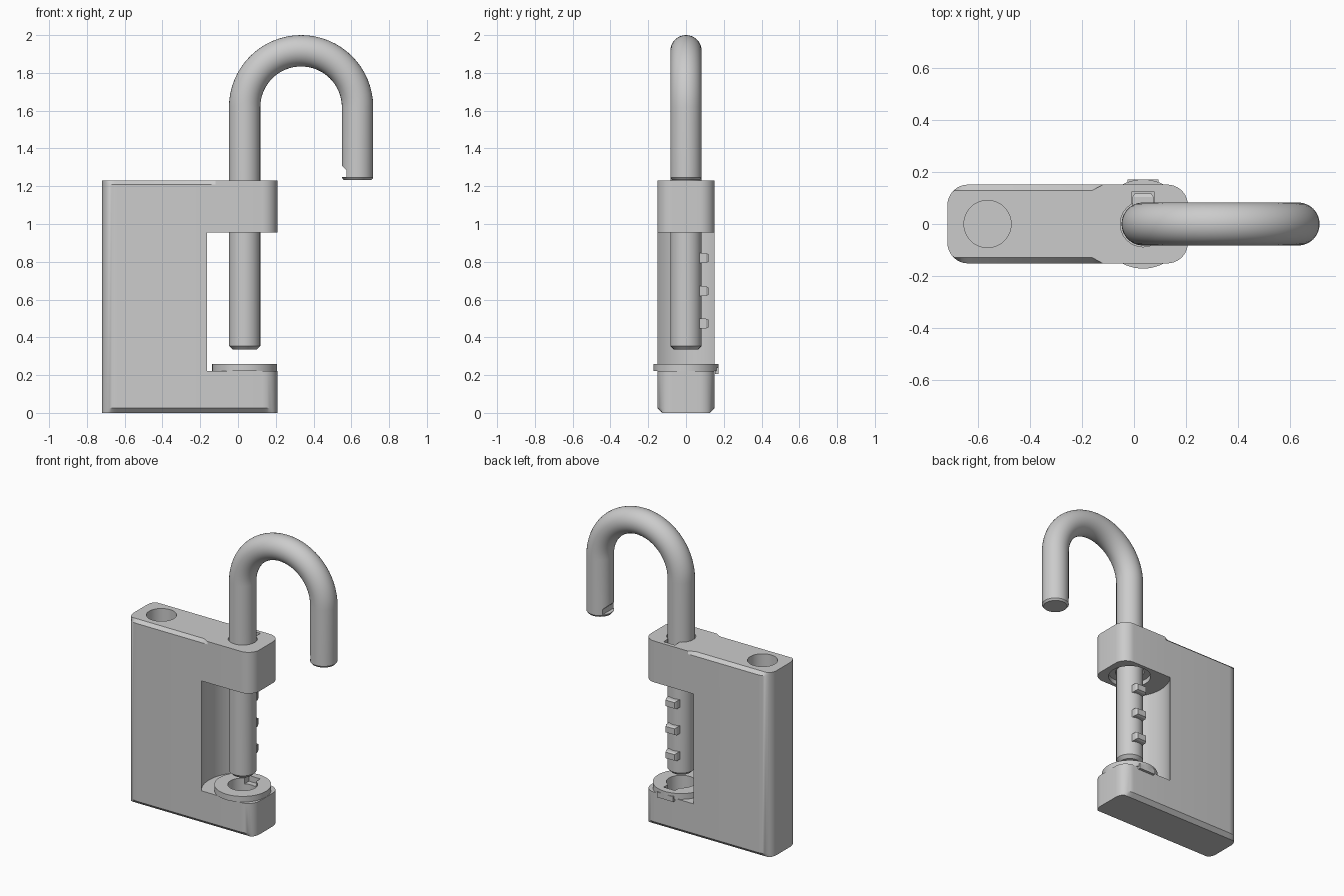
import bpy, bmesh
from math import sin, cos, pi, radians
from mathutils import Vector

if "Cube" in bpy.data.objects:
    bpy.data.objects.remove(bpy.data.objects["Cube"])

AX = 0.035  # axis of the long shackle leg


def loft(name, rings):
    """Skin a list of equal-length point loops and cap both ends."""
    bm = bmesh.new()
    loops = [[bm.verts.new(p) for p in r] for r in rings]
    n = len(loops[0])
    for a, b in zip(loops, loops[1:]):
        for i in range(n):
            j = (i + 1) % n
            bm.faces.new((a[i], a[j], b[j], b[i]))
    bm.faces.new(loops[0][::-1])
    bm.faces.new(loops[-1])
    bmesh.ops.recalc_face_normals(bm, faces=bm.faces)
    mesh = bpy.data.meshes.new(name)
    bm.to_mesh(mesh)
    bm.free()
    ob = bpy.data.objects.new(name, mesh)
    bpy.context.collection.objects.link(ob)
    return ob


def cylinder(name, x, r, z0, z1, n=48):
    return loft(name, [[(x + r * cos(2 * pi * i / n), r * sin(2 * pi * i / n), z)
                        for i in range(n)] for z in (z0, z1)])


def box(name, x0, x1, y0, y1, z0, z1):
    return loft(name, [[(x0, y0, z), (x1, y0, z), (x1, y1, z), (x0, y1, z)]
                       for z in (z0, z1)])


def boolean(ob, tools, op='DIFFERENCE'):
    bpy.context.view_layer.objects.active = ob
    for t in tools:
        m = ob.modifiers.new("bool", 'BOOLEAN')
        m.operation, m.object, m.solver = op, t, 'EXACT'
        bpy.ops.object.modifier_apply(modifier=m.name)
        bpy.data.objects.remove(t)


# Body: rounded block, chamfered along the bottom and the left part of the top
X0, X1, HY, R = -0.72, 0.208, 0.152, 0.08
outline = []
for cx, cy, a0 in ((X1 - R, HY - R, 0), (X0 + R, HY - R, 90),
                   (X0 + R, R - HY, 180), (X1 - R, R - HY, 270)):
    arc = [(cx + R * cos(radians(a0 + 10 * k)), cy + R * sin(radians(a0 + 10 * k)))
           for k in range(10)]
    outline += arc
    if a0 == 0:
        outline += [(-0.12, HY), (-0.16, HY)]
    elif a0 == 180:
        outline += [(-0.16, -HY), (-0.12, -HY)]


def level(z, limit, xmax=9):
    return [(x, max(-limit, min(limit, y)) if x < xmax else y, z) for x, y in outline]


body = loft("lock_body", [level(0, 0.127), level(0.025, HY),
                          level(1.21, HY), level(1.23, 0.13, -0.14)])
boolean(body, [
    cylinder("window_cut", AX, 0.25, 0.222, 0.955, 96),
    cylinder("toe_hole_cut", -0.565, 0.091, 0.92, 1.4),
    cylinder("shackle_hole_cut", AX, 0.088, 0.85, 1.4),
    cylinder("counterbore_cut", AX, 0.13, 0.85, 0.985),
    box("key_channel_cut", AX - 0.042, AX + 0.042, 0, 0.126, 0.85, 1.4),
    cylinder("lower_hole_cut", AX, 0.09, 0.07, 0.4),
])

# Dial ring resting on the lower arm, with a tab behind and a gate in its bore
dial = cylinder("dial_ring", AX, 0.172, 0.222, 0.26, 64)
boolean(dial, [box("dial_tab", AX - 0.06, AX + 0.06, 0.1535, 0.171, 0.205, 0.24)], 'UNION')
boolean(dial, [cylinder("dial_bore_cut", AX, 0.09, 0.1, 0.4),
               box("dial_gate_cut", AX - 0.042, AX + 0.042, 0, 0.126, 0.1, 0.4)])

# Shackle: round bar swept up, over and down, with chamfered ends
SR, BR, ZC = 0.083, 0.299, 1.618
path = [(AX, 0.335, 0, SR - 0.02), (AX, 0.355, 0, SR)]
for k in range(33):
    a = pi * k / 32
    path.append((AX + BR - BR * cos(a), ZC + BR * sin(a), a, SR))
xe = AX + 2 * BR
path += [(xe, 1.245, pi, SR), (xe, 1.233, pi, SR - 0.01)]
rings = []
for x, z, a, r in path:
    side = Vector((cos(a), 0, -sin(a)))
    rings.append([Vector((x, 0, z)) + side * r * cos(2 * pi * i / 32)
                  + Vector((0, r * sin(2 * pi * i / 32), 0)) for i in range(32)])
shackle = loft("shackle", rings)

# Locking notch on the inner side of the short leg
boolean(shackle, [loft("notch_cut", [
    [(x, y, z) for x, z in ((0.5, 1.25), (0.575, 1.25), (0.575, 1.285), (0.545, 1.312),
                            (0.5, 1.312))] for y in (-0.2, 0.2)])])

# Three teeth on the back of the long leg
teeth = []
for z in (0.82, 0.645, 0.473):
    rows = [(0.06, 0.04, 0.026), (0.105, 0.04, 0.026), (0.118, 0.032, 0.02)]
    teeth.append(loft("shackle_tooth", [
        [(AX + sx * w, y, z + sz * h) for sx, sz in ((-1, -1), (1, -1), (1, 1), (-1, 1))]
        for y, w, h in rows]))

# Smooth shading with crisp edges
bpy.ops.object.select_all(action='DESELECT')
for ob in [body, dial, shackle]:
    ob.select_set(True)
bpy.context.view_layer.objects.active = body
bpy.ops.object.shade_smooth_by_angle(angle=radians(30))
